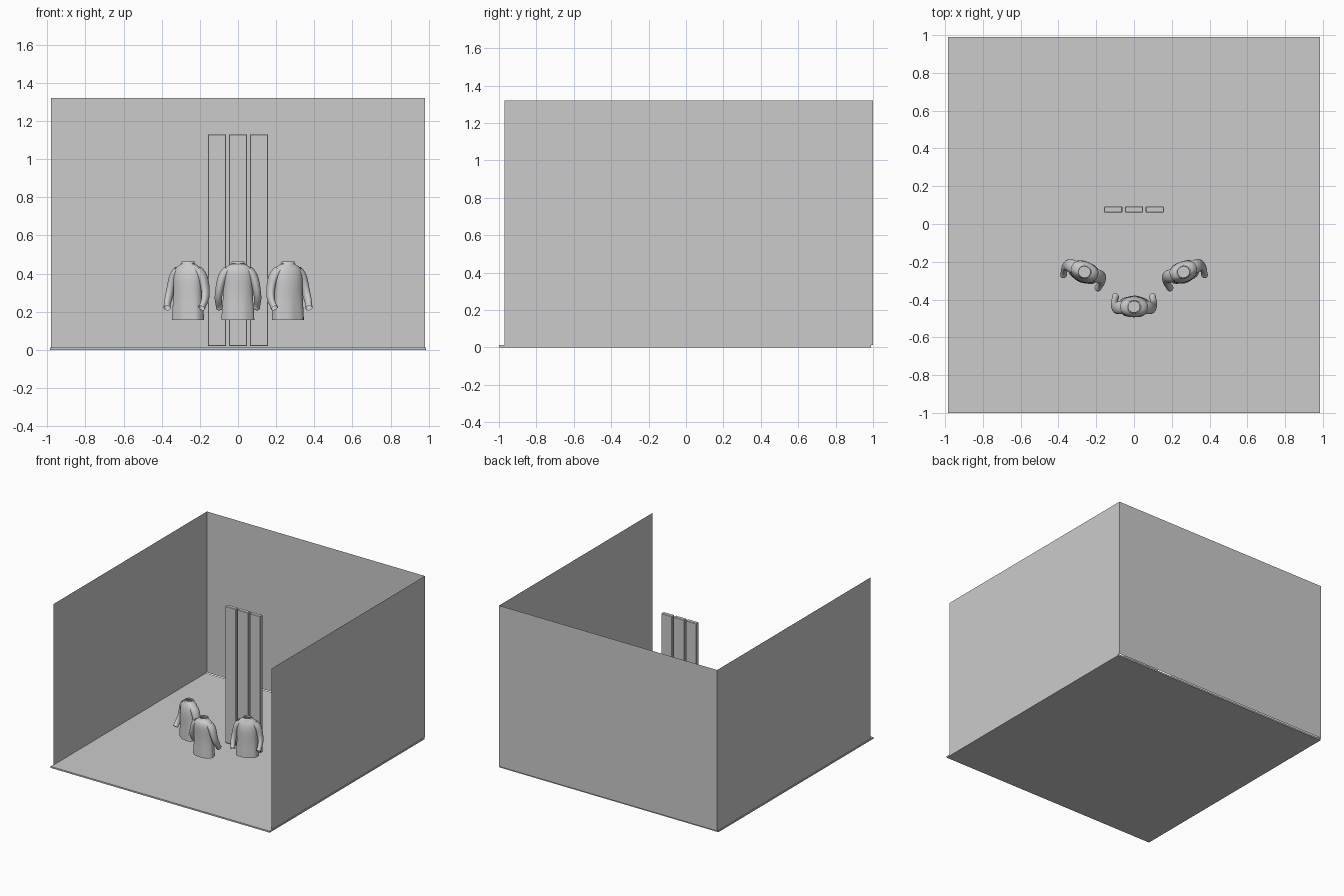
import bpy, bmesh, math
from mathutils import Vector, Matrix

if "Cube" in bpy.data.objects:
    bpy.data.objects.remove(bpy.data.objects["Cube"])


def mesh_object(name, verts, faces):
    me = bpy.data.meshes.new(name)
    me.from_pydata([tuple(v) for v in verts], [], faces)
    bm = bmesh.new()
    bm.from_mesh(me)
    bmesh.ops.recalc_face_normals(bm, faces=bm.faces)
    bm.to_mesh(me)
    bm.free()
    ob = bpy.data.objects.new(name, me)
    bpy.context.collection.objects.link(ob)
    return ob


def box(name, lo, hi):
    bm = bmesh.new()
    bmesh.ops.create_cube(bm, size=1)
    lo, hi = Vector(lo), Vector(hi)
    for v in bm.verts:
        v.co = (lo + hi) / 2 + v.co * (hi - lo)
    me = bpy.data.meshes.new(name)
    bm.to_mesh(me)
    bm.free()
    ob = bpy.data.objects.new(name, me)
    bpy.context.collection.objects.link(ob)
    return ob


def loft(name, rings, matrix):
    """Skin equal-length rings into an open smooth shell."""
    n = len(rings[0])
    faces = [(r * n + i, r * n + (i + 1) % n, (r + 1) * n + (i + 1) % n, (r + 1) * n + i)
             for r in range(len(rings) - 1) for i in range(n)]
    ob = mesh_object(name, [p for ring in rings for p in ring], faces)
    for p in ob.data.polygons:
        p.use_smooth = True
    ob.modifiers.new("smooth_cloth", 'SUBSURF').levels = 1
    ob.modifiers["smooth_cloth"].render_levels = 1
    ob.matrix_world = matrix
    return ob


# Room: floor slab and three thin walls, front left open
W, T, H = 0.98, 0.012, 1.32
box("floor", (-0.985, -1, 0), (0.985, 0.99, T))
mesh_object("back_wall", [(-W, 1, T), (W, 1, T), (W, 1, H), (-W, 1, H)], [(0, 1, 2, 3)])
for side, x in (("left", -W), ("right", W)):
    mesh_object(side + "_wall", [(x, -0.97, T), (x, 1, T), (x, 1, H), (x, -0.97, H)],
                [(0, 1, 2, 3)])

# Three tall upright panels
for i in range(3):
    x = -0.11 + 0.11 * i
    panel = box(f"tall_panel_{i + 1}", (x - 0.048, 0.061, 0.02), (x + 0.048, 0.093, 1.13))
    bev = panel.modifiers.new("edge", 'BEVEL')
    bev.width, bev.segments = 0.003, 1

# Coat profile: height, half width, half depth, y offset
BODY = [(0.157, 0.086, 0.057, 0.0), (0.165, 0.086, 0.057, 0.0), (0.22, 0.083, 0.055, 0.0),
        (0.28, 0.078, 0.053, 0.0), (0.34, 0.077, 0.055, 0.0), (0.385, 0.079, 0.055, 0.003),
        (0.415, 0.076, 0.050, 0.005), (0.432, 0.066, 0.043, 0.006), (0.444, 0.050, 0.035, 0.004),
        (0.450, 0.036, 0.031, 0.001)]
# Collar stands up, then folds over to the outside
COLLAR = [(0.446, 0.034, 0.032, 0.0), (0.455, 0.030, 0.029, 0.0), (0.464, 0.029, 0.028, 0.002),
          (0.463, 0.033, 0.032, 0.002), (0.452, 0.040, 0.037, 0.002)]
# Sleeve path: x, y, z, radius across, radius front to back
SLEEVE = [(0.054, 0.005, 0.418, 0.024, 0.034), (0.076, 0.006, 0.395, 0.027, 0.036),
          (0.090, 0.008, 0.355, 0.024, 0.033), (0.099, 0.004, 0.310, 0.021, 0.030),
          (0.104, -0.010, 0.275, 0.020, 0.027), (0.103, -0.030, 0.248, 0.018, 0.022),
          (0.099, -0.045, 0.230, 0.016, 0.019), (0.099, -0.046, 0.229, 0.019, 0.022),
          (0.097, -0.053, 0.219, 0.018, 0.021)]


def body_rings(profile, folds):
    rings = []
    for z, rx, ry, y0 in profile:
        amp = folds * max(0, (0.34 - z) / 0.18)
        ring = []
        for i in range(40):
            a = math.tau * i / 40
            k = 1 + amp * math.sin(7 * a + 0.6)
            c, s = math.cos(a), math.sin(a)
            ring.append((rx * k * c, y0 + ry * k * math.copysign(abs(s) ** 0.85, s), z))
        rings.append(ring)
    return rings


def sleeve_rings(sign):
    pts = [Vector(p[:3]) for p in SLEEVE]
    rings = []
    for i, (p, row) in enumerate(zip(pts, SLEEVE)):
        t = (pts[min(i + 1, len(pts) - 1)] - pts[max(i - 1, 0)]).normalized()
        across = Vector((0, 1, 0)).cross(t).normalized()
        depth = t.cross(across)
        ring = [p + across * row[3] * math.cos(math.tau * k / 20)
                + depth * row[4] * math.sin(math.tau * k / 20) for k in range(20)]
        rings.append([(sign * v.x, v.y, v.z) for v in ring])
    return rings


# Three empty coats: the middle one faces the panels, the outer two face forward
for label, x, y, turn in (("left", -0.263, -0.255, -21), ("middle", 0, -0.437, 180),
                          ("right", 0.263, -0.255, 21)):
    m = Matrix.Translation((x, y, 0)) @ Matrix.Rotation(math.radians(turn), 4, 'Z')
    loft(label + "_coat_body", body_rings(BODY, 0.025), m)
    loft(label + "_coat_collar", body_rings(COLLAR, 0), m)
    for name, sign in (("a", 1), ("b", -1)):
        loft(f"{label}_coat_sleeve_{name}", sleeve_rings(sign), m)
